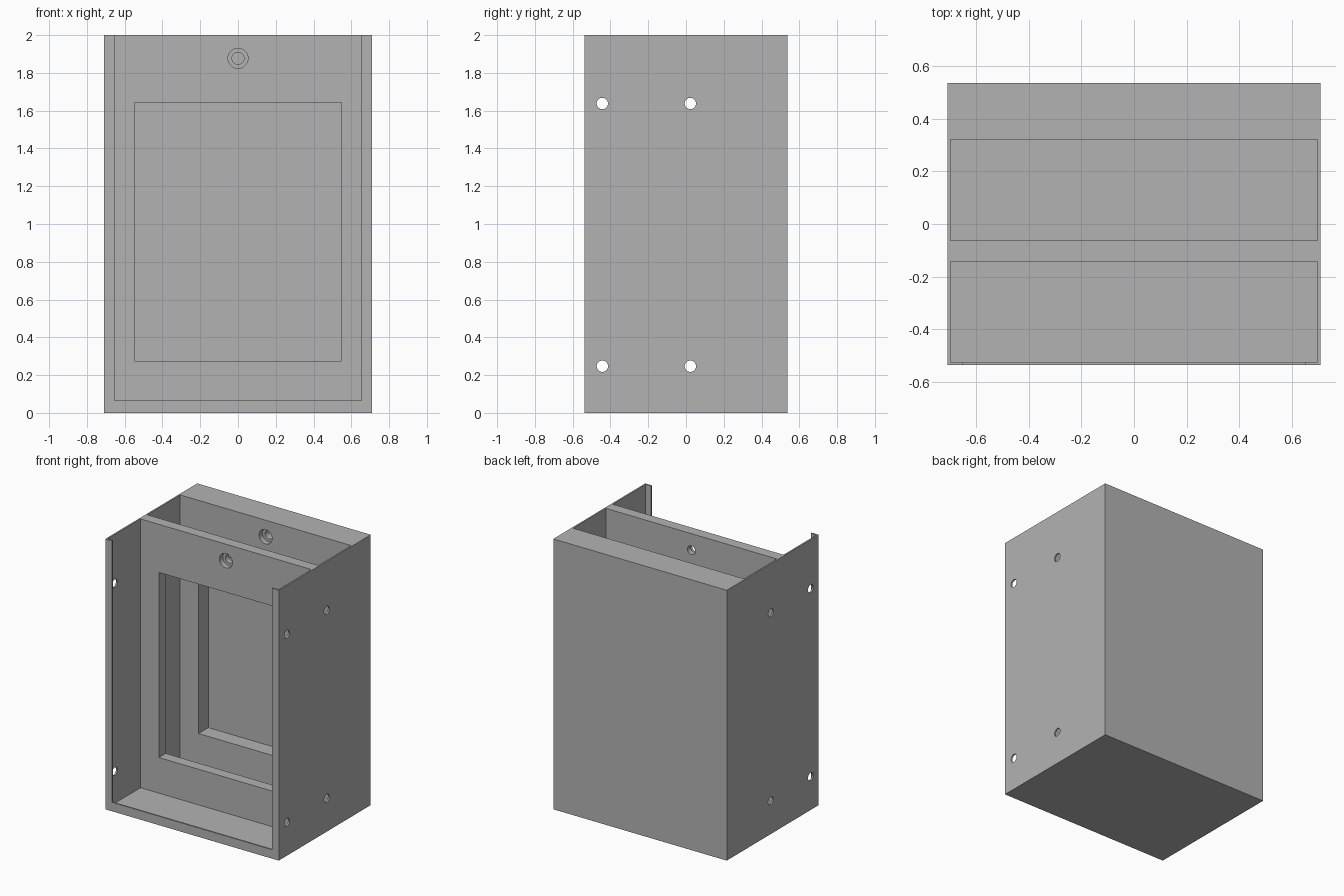
import bpy
from math import radians, pi

cube = bpy.data.objects.get("Cube")
if cube:
    bpy.data.objects.remove(cube, do_unlink=True)

# Overall size and the main depth positions
W, D, H = 0.71, 0.5375, 2.0
WALL = 0.0115
FRONT_IN = -D + WALL
DIV_FRONT, DIV_BACK = -0.142, -0.062
BLOCK_FRONT = 0.322
RECESS_BACK = BLOCK_FRONT + 0.115
ABOVE = H + 0.2

grey = bpy.data.materials.new("plain_grey")
grey.use_nodes = True
colour = (0.45, 0.45, 0.45, 1)
grey.diffuse_color = colour
grey.node_tree.nodes["Principled BSDF"].inputs["Base Color"].default_value = colour


def box(name, x, y, z):
    """Box spanning the given (low, high) ranges."""
    spans = (x, y, z)
    bpy.ops.mesh.primitive_cube_add(size=1, location=[(a + b) / 2 for a, b in spans])
    ob = bpy.context.object
    ob.name = name
    ob.scale = [b - a for a, b in spans]
    bpy.ops.object.transform_apply(location=True, rotation=True, scale=True)
    ob.data.materials.append(grey)
    return ob


def rod(name, radius, centre, length, rotation):
    bpy.ops.mesh.primitive_cylinder_add(vertices=48, radius=radius, depth=length,
                                        location=centre, rotation=rotation)
    ob = bpy.context.object
    ob.name = name
    bpy.ops.object.transform_apply(location=True, rotation=True, scale=True)
    ob.data.materials.append(grey)
    return ob


def rod_y(name, radius, y0, y1, z):
    return rod(name, radius, (0, (y0 + y1) / 2, z), y1 - y0, (pi / 2, 0, 0))


def cut(target, cutter):
    mod = target.modifiers.new("cut", 'BOOLEAN')
    mod.operation = 'DIFFERENCE'
    mod.solver = 'EXACT'
    mod.object = cutter
    bpy.context.view_layer.objects.active = target
    bpy.ops.object.modifier_apply(modifier=mod.name)
    bpy.data.objects.remove(cutter, do_unlink=True)


body = box("cabinet_body", (-W, W), (-D, D), (0, H))

# Two open-topped compartments separated by the divider
inner = (-W + WALL, W - WALL)
for name, span in (("front_bay", (FRONT_IN, DIV_FRONT)),
                   ("rear_bay", (DIV_BACK, BLOCK_FRONT))):
    cut(body, box(name, inner, span, (WALL, ABOVE)))

# Front opening, leaving a thin lip at the sides and bottom
cut(body, box("front_opening", (-0.653, 0.653), (-D - 0.1, FRONT_IN + 0.1), (0.066, ABOVE)))

# Window through the divider, continuing as a recess in the rear block
cut(body, box("window", (-0.548, 0.548), (DIV_FRONT - 0.1, RECESS_BACK), (0.275, 1.644)))

# Stepped bores above the window
BORE_Z = 1.877
cut(body, rod_y("bore", 0.032, DIV_FRONT - 0.1, RECESS_BACK, BORE_Z))
for face in (DIV_FRONT, BLOCK_FRONT):
    cut(body, rod_y("counterbore", 0.053, face - 0.05, face + 0.04, BORE_Z))

# Mounting holes through both side walls
for y in (-0.443, 0.023):
    for z in (0.247, 1.638):
        cut(body, rod("side_hole", 0.03, (0, y, z), 2, (0, pi / 2, 0)))

bpy.ops.object.select_all(action='DESELECT')
body.select_set(True)
bpy.context.view_layer.objects.active = body
bpy.ops.object.shade_smooth_by_angle(angle=radians(30))
